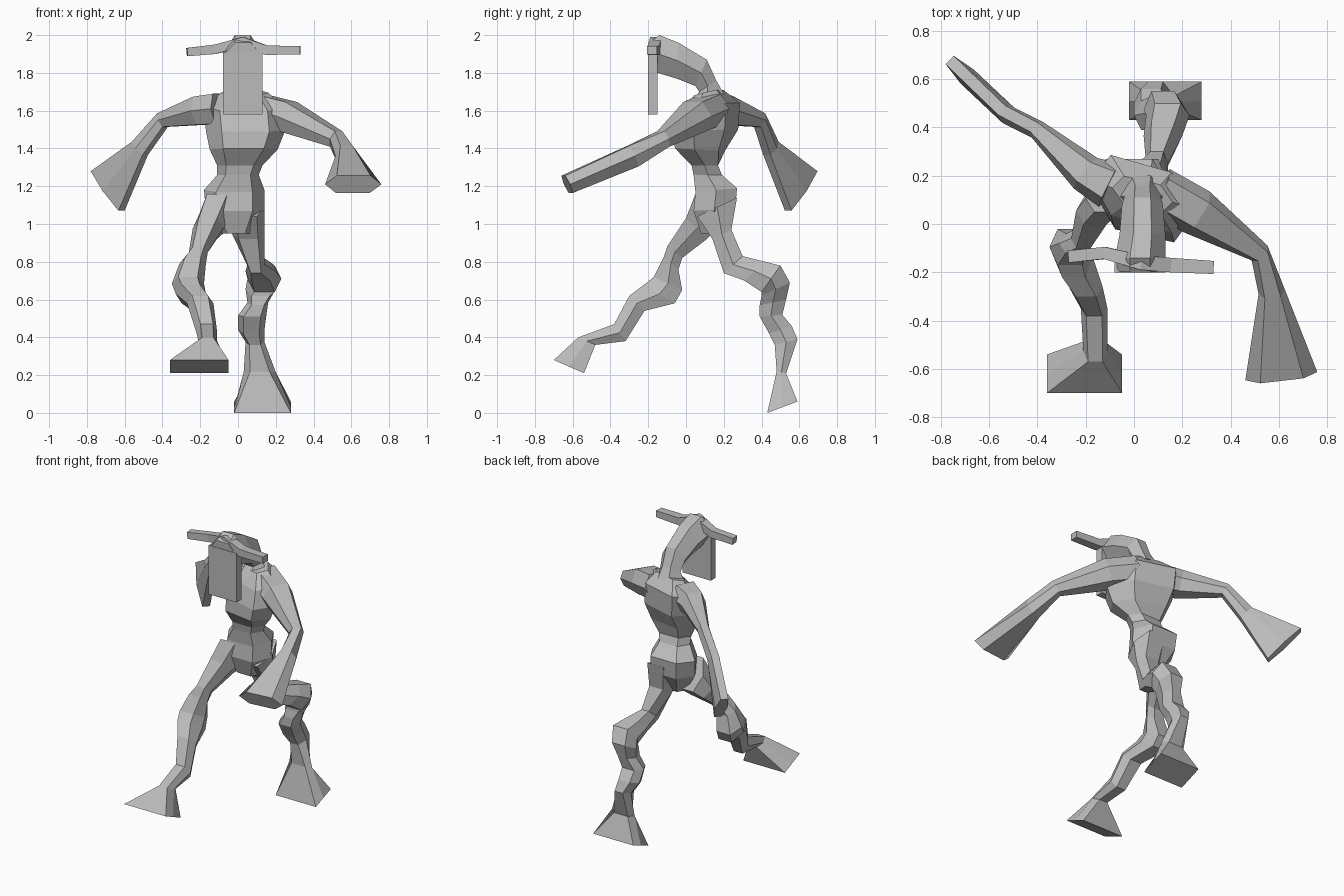
import bpy
import bmesh
from mathutils import Vector

default_cube = bpy.data.objects.get("Cube")
if default_cube:
    bpy.data.objects.remove(default_cube, do_unlink=True)

# Single plain clay colour
clay = bpy.data.materials.new("clay_grey")
clay.use_nodes = True
colour = (0.5, 0.5, 0.5, 1.0)
clay.diffuse_color = colour
clay.node_tree.nodes["Principled BSDF"].inputs["Base Color"].default_value = colour


def finish(name, bm):
    """Turn a bmesh into a flat shaded, clay coloured object."""
    bmesh.ops.recalc_face_normals(bm, faces=bm.faces)
    mesh = bpy.data.meshes.new(name)
    bm.to_mesh(mesh)
    bm.free()
    mesh.materials.append(clay)
    obj = bpy.data.objects.new(name, mesh)
    bpy.context.collection.objects.link(obj)
    return obj


def section(centre, side, depth, pinch):
    """Six-sided cross-section: full width in the middle, pinched at both depth ends."""
    corners = [(1, 0), (pinch, 1), (-pinch, 1), (-1, 0), (-pinch, -1), (pinch, -1)]
    return [centre + side * a + depth * b for a, b in corners]


def loft(name, sections):
    """Skin a run of cross-sections and cap both ends."""
    bm = bmesh.new()
    rings = [[bm.verts.new(point) for point in ring] for ring in sections]
    for lower, upper in zip(rings, rings[1:]):
        for i in range(len(lower)):
            j = (i + 1) % len(lower)
            bm.faces.new((lower[i], lower[j], upper[j], upper[i]))
    bm.faces.new(rings[0])
    bm.faces.new(rings[-1])
    return finish(name, bm)


def profile_body(name, rings, pinch=0.6, end_pinch=1.0):
    """Rings: right x, left x, front y, front z, back y, back z, optional twist."""
    sections = []
    for index, (right, left, fy, fz, by, bz, *twist) in enumerate(rings):
        middle = (right + left) / 2
        front, back = Vector((middle, fy, fz)), Vector((middle, by, bz))
        side = Vector(((left - right) / 2, twist[0] if twist else 0, 0))
        shape = end_pinch if index == len(rings) - 1 else pinch
        sections.append(section((front + back) / 2, side, (back - front) / 2, shape))
    return loft(name, sections)


def tube(name, rings, pinch=0.6):
    """Rings: x, y, z, half width (horizontal), half height."""
    centres = [Vector(ring[:3]) for ring in rings]
    sections = []
    for index, (centre, ring) in enumerate(zip(centres, rings)):
        before = centres[max(index - 1, 0)]
        after = centres[min(index + 1, len(centres) - 1)]
        along = (after - before).normalized()
        side = along.cross(Vector((0, 0, 1))).normalized()
        up = side.cross(along)
        sections.append(section(centre, side * ring[3], up * ring[4], pinch))
    return loft(name, sections)


def box(name, low, high):
    low, high = Vector(low), Vector(high)
    bm = bmesh.new()
    bmesh.ops.create_cube(bm, size=1)
    bmesh.ops.scale(bm, vec=high - low, verts=bm.verts)
    bmesh.ops.translate(bm, vec=(low + high) / 2, verts=bm.verts)
    return finish(name, bm)


# Torso from crotch to shoulders, twisted at the chest
profile_body("torso", [
    (-.09, .07, .08, .95, .18, .95),
    (-.17, .14, .04, 1.07, .26, 1.08),
    (-.18, .14, .05, 1.17, .27, 1.19),
    (-.11, .11, .04, 1.26, .19, 1.26),
    (-.11, .13, .03, 1.31, .17, 1.31),
    (-.15, .21, -.04, 1.4, .19, 1.39, -.03),
    (-.17, .25, -.04, 1.49, .24, 1.5, -.06),
    (-.18, .24, 0, 1.6, .25, 1.64, -.06),
    (-.09, .16, .06, 1.68, .18, 1.71, -.03),
], end_pinch=.6)

# Neck and wedge-shaped head
profile_body("neck_and_head", [
    (-.07, .13, .02, 1.63, .2, 1.69),
    (-.04, .11, .07, 1.7, .16, 1.76),
    (-.05, .12, .05, 1.73, .11, 1.87),
    (-.06, .13, -.05, 1.77, -.04, 1.96),
    (-.08, .13, -.15, 1.8, -.14, 2),
    (-.08, .13, -.19, 1.82, -.2, 1.96),
], pinch=.4, end_pinch=.4)

# Long face plate and the bar of horns
box("face_plate", (-.08, -.2, 1.58), (.13, -.15, 1.91))
tube("horns", [
    (-.27, -.135, 1.91, .025, .022),
    (-.12, -.12, 1.925, .025, .025),
    (.03, -.16, 1.965, .03, .025),
    (.15, -.17, 1.92, .03, .025),
    (.33, -.18, 1.92, .027, .022),
], pinch=1)

# Right arm swings back, left arm swings forward
tube("right_arm", [
    (-.1, .16, 1.61, .1, .08),
    (-.2, .21, 1.6, .08, .075),
    (-.4, .39, 1.55, .04, .04),
    (-.52, .45, 1.4, .04, .05),
    (-.69, .61, 1.175, .04, .145),
])
tube("left_arm", [
    (.1, .14, 1.61, .1, .08),
    (.26, .05, 1.57, .1, .08),
    (.52, -.12, 1.45, .045, .045),
    (.57, -.28, 1.36, .055, .06),
    (.61, -.63, 1.21, .15, .05),
])

# Right leg steps forward with a flared foot
profile_body("right_leg", [
    (-.2, -.02, .05, 1.16, .16, .97),
    (-.24, -.08, 0, 1.03, .11, .92),
    (-.26, -.16, -.1, .88, -.02, .82),
    (-.31, -.17, -.12, .82, -.04, .76),
    (-.35, -.18, -.17, .72, -.02, .65),
    (-.33, -.17, -.22, .68, -.06, .58),
    (-.27, -.13, -.3, .62, -.22, .54),
    (-.22, -.11, -.38, .47, -.32, .38),
    (-.21, -.11, -.57, .4, -.48, .36),
    (-.36, -.05, -.7, .28, -.54, .21),
])

# Left leg trails behind, down to the planted foot
profile_body("left_leg", [
    (-.06, .14, .06, 1.04, .27, 1.14),
    (-.03, .14, .14, .92, .24, .97),
    (.05, .14, .2, .74, .3, .83),
    (.04, .2, .31, .7, .42, .8),
    (.05, .23, .4, .64, .5, .78),
    (.04, .2, .4, .62, .55, .69),
    (.05, .16, .39, .57, .53, .6),
    (0, .15, .39, .51, .51, .52),
    (0, .14, .44, .42, .56, .46),
    (.04, .14, .47, .36, .59, .39),
    (.03, .2, .48, .22, .53, .21),
    (-.02, .28, .43, 0, .59, .06),
])
